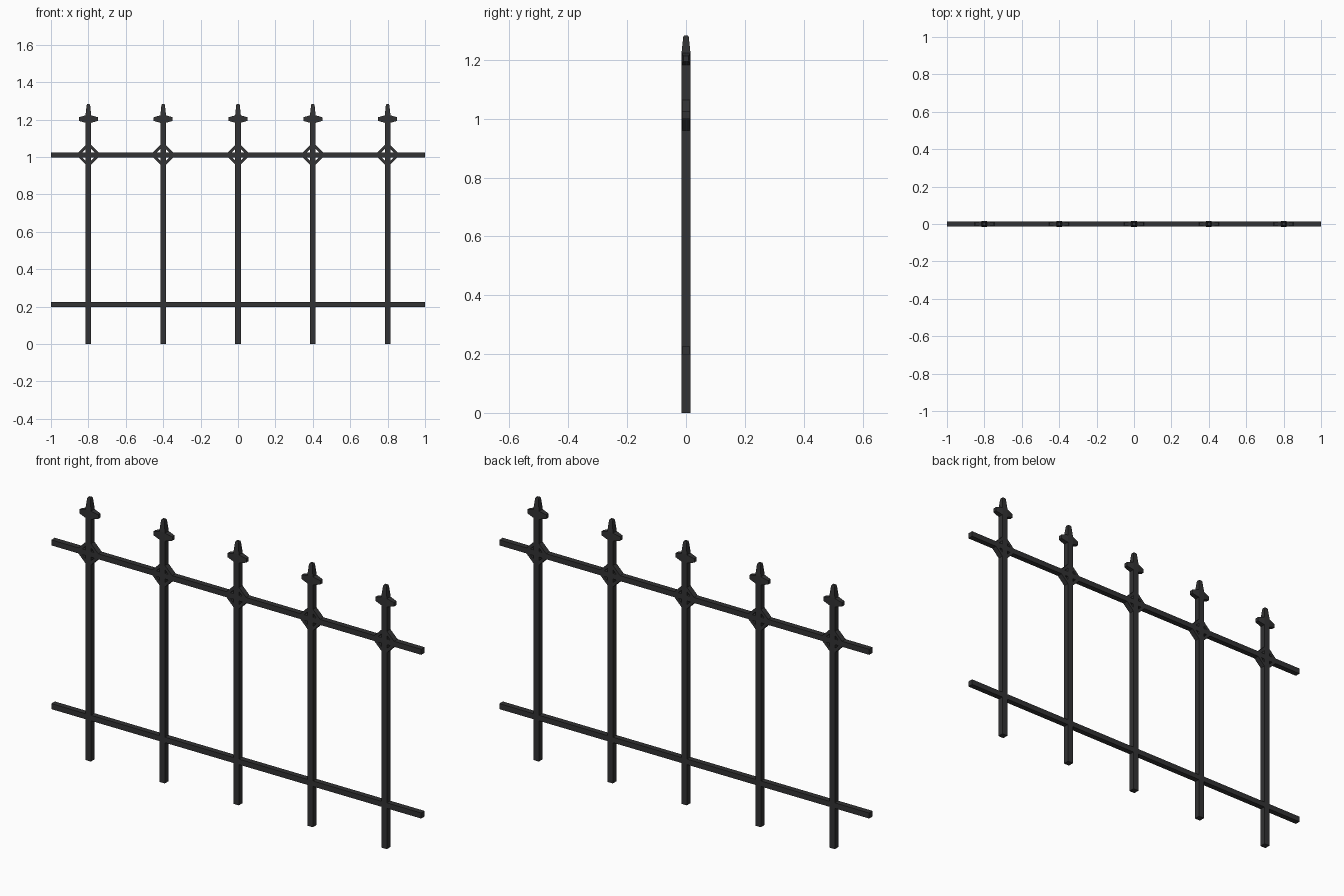
import bpy, bmesh, math

if "Cube" in bpy.data.objects:
    bpy.data.objects.remove(bpy.data.objects["Cube"])

iron = bpy.data.materials.new("black_iron")
iron.diffuse_color = (0.032, 0.032, 0.033, 1)
iron.use_nodes = True
iron.node_tree.nodes["Principled BSDF"].inputs["Base Color"].default_value = iron.diffuse_color


def finish(name, bm):
    bmesh.ops.recalc_face_normals(bm, faces=bm.faces)
    me = bpy.data.meshes.new(name)
    bm.to_mesh(me)
    bm.free()
    me.materials.append(iron)
    ob = bpy.data.objects.new(name, me)
    bpy.context.collection.objects.link(ob)
    return ob


def loft(name, rings, cap=True, loop=False):
    """Skin through rings of points, capped or closed into a loop."""
    bm = bmesh.new()
    vs = [[bm.verts.new(p) for p in r] for r in rings]
    n = len(vs[0])
    pairs = list(zip(vs, vs[1:] + vs[:1])) if loop else list(zip(vs, vs[1:]))
    for a, b in pairs:
        for i in range(n):
            j = (i + 1) % n
            bm.faces.new((a[i], a[j], b[j], b[i]))
    if cap and not loop:
        bm.faces.new(vs[0])
        bm.faces.new(vs[-1])
    return finish(name, bm)


CORNERS = ((-1, -1), (1, -1), (1, 1), (-1, 1))

# Two horizontal rails
for name, z in (("lower_rail", 0.212), ("upper_rail", 1.012)):
    loft(name, [[(x, a * 0.0135, z + b * 0.0135) for a, b in CORNERS] for x in (-1, 1)])

for k in range(5):
    cx = -0.8 + 0.4 * k

    # Square post ending in a tapered blunt spike
    profile = ((0, 0.015), (1.225, 0.015), (1.277, 0.0095), (1.283, 0.007))
    loft(f"post_{k+1}", [[(cx + a * h, b * h, z) for a, b in CORNERS] for z, h in profile])

    # Cross arms near the tip, tapering outwards
    arms = ((-0.051, 0.009, 0.0095), (-0.015, 0.014, 0.02),
            (0.015, 0.014, 0.02), (0.051, 0.009, 0.0095))
    loft(f"finial_arms_{k+1}", [[(cx + x, a * hy, 1.203 + b * hz) for a, b in CORNERS]
                                for x, hy, hz in arms])

    # Open diamond frame around the upper rail crossing
    rings = []
    for q in range(4):
        c, s = math.cos(q * math.pi / 2), math.sin(q * math.pi / 2)
        rings.append([(cx + c * r, y, 1.012 + s * r)
                      for r, y in ((0.046, -0.0135), (0.067, -0.0135), (0.067, 0.0135), (0.046, 0.0135))])
    loft(f"diamond_frame_{k+1}", rings, loop=True)
